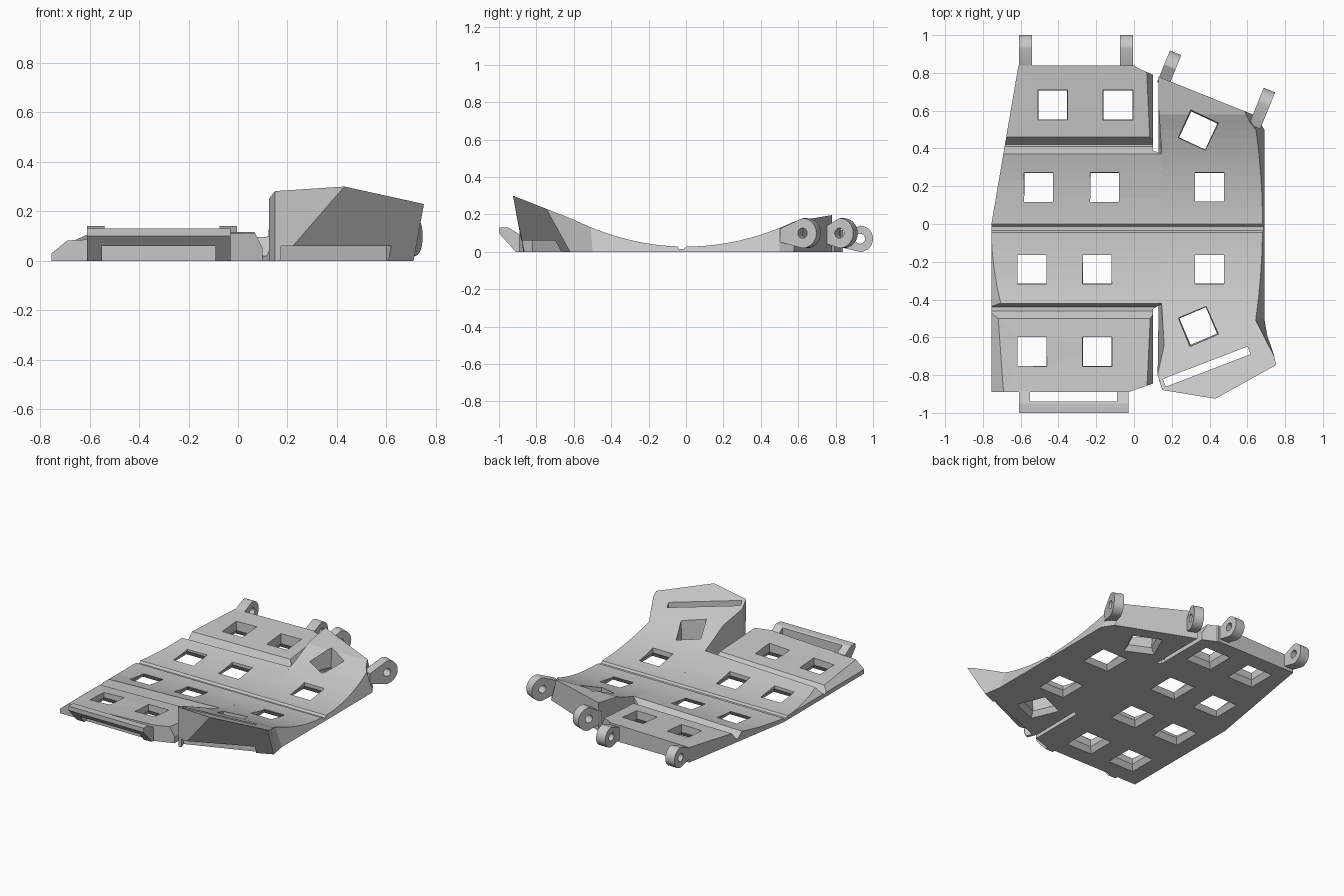
import bpy, bmesh, math
from mathutils import Matrix, Vector

cube = bpy.data.objects.get("Cube")
if cube:
    bpy.data.objects.remove(cube, do_unlink=True)

grey = bpy.data.materials.new("light_grey")
grey.use_nodes = True
COLOUR = (0.58, 0.58, 0.58, 1)
grey.diffuse_color = COLOUR
grey.node_tree.nodes["Principled BSDF"].inputs["Base Color"].default_value = COLOUR


def loft(name, *rings):
    """Closed solid through rings of equal point count."""
    bm = bmesh.new()
    loops = [[bm.verts.new(p) for p in ring] for ring in rings]
    n = len(loops[0])
    for a, b in zip(loops, loops[1:]):
        for i in range(n):
            j = (i + 1) % n
            bm.faces.new((a[i], a[j], b[j], b[i]))
    bm.faces.new(loops[0][::-1])
    bm.faces.new(loops[-1])
    bmesh.ops.recalc_face_normals(bm, faces=bm.faces)
    mesh = bpy.data.meshes.new(name)
    bm.to_mesh(mesh)
    bm.free()
    obj = bpy.data.objects.new(name, mesh)
    bpy.context.collection.objects.link(obj)
    mesh.materials.append(grey)
    return obj


def along_x(name, profile, x0, x1, profile2=None):
    return loft(name, [(x0, y, z) for y, z in profile],
                [(x1, y, z) for y, z in profile2 or profile])


def along_y(name, profile, y0, y1):
    return loft(name, *[[(x, y, z) for x, z in profile] for y in (y0, y1)])


def upright(name, outline, z0, z1, top=None):
    return loft(name, [(x, y, z0) for x, y in outline],
                [(x, y, z1) for x, y in top or outline])


def box(name, x0, x1, y0, y1, z0, z1):
    return upright(name, [(x0, y0), (x1, y0), (x1, y1), (x0, y1)], z0, z1)


def place(obj, x, y, degrees):
    obj.data.transform(Matrix.Translation((x, y, 0)) @ Matrix.Rotation(math.radians(degrees), 4, 'Z'))
    return obj


def combine(obj, tool, operation='DIFFERENCE'):
    """Apply a boolean and remove the helper."""
    mod = obj.modifiers.new("cut", 'BOOLEAN')
    mod.operation, mod.solver, mod.object = operation, 'EXACT', tool
    bpy.context.view_layer.objects.active = obj
    bpy.ops.object.modifier_apply(modifier=mod.name)
    bpy.data.objects.remove(tool, do_unlink=True)


def curve(y):
    """Height of the dished top."""
    return 0.028 + 0.4 * y * y


def dish(a, b, steps):
    return [(a + (b - a) * i / steps, curve(a + (b - a) * i / steps)) for i in range(steps + 1)]


hinge = [(-0.035, 0.015), (-0.012, 0.015)]

# Left plate: two middle strips, plus front and back panels beyond the hinge grooves
inner = ([(-0.9, 0), (-0.9, 0.12), (-0.5, 0.08), (-0.46, 0.02), (-0.44, 0.02)]
         + dish(-0.42, -0.045, 8) + hinge + dish(0, 0.37, 8)
         + [(0.41, 0.02), (0.42, 0.02), (0.46, 0.085), (0.84, 0.12), (0.84, 0)])
outer = [(y, z if z < 0.03 else 0.03 + (z - 0.03) * (0.55 if y < 0.45 else 0.8)) for y, z in inner]
left_plate = along_x("left_plate", outer, -0.78, 0.15, inner)
outline = [(-0.61, 0.85), (0, 0.85), (0.01, 0.83), (0.1, 0.79), (0.1, 0.39), (0.15, 0.37),
           (0.15, -0.42), (0.1, -0.45), (0.1, -0.845), (-0.03, -0.89), (-0.755, -0.89), (-0.755, 0)]
combine(left_plate, upright("outline", outline, -0.1, 0.5), 'INTERSECT')
combine(left_plate, along_y("left_bevel", [(-0.8, 0.03), (-0.755, 0.03), (-0.705, 0.07),
                                           (-0.655, 0.11), (-0.8, 0.11)], -1, -0.01))
for y0, y1 in ((-1, -0.46), (0.45, 1)):
    combine(left_plate, along_y("gap_bevel", [(0.06, 0.13), (0.1, 0.05), (0.2, 0.05), (0.2, 0.13)], y0, y1))

# Right plate: dished strip rising into an overhanging front flap
right_profile = ([(-1, 0), (-1, 0.33), (-0.6, 0.172)] + dish(-0.55, -0.045, 12) + hinge
                 + dish(0, 0.58, 14) + [(0.8, 0.2), (0.8, 0)])
right_plate = along_x("right_plate", right_profile, 0.05, 0.9)
foot = [(0.13, 0.78), (0.64, 0.575), (0.69, 0.5), (0.69, -0.5), (0.71, -0.62), (0.17, -0.865),
        (0.15, -0.87), (0.125, -0.8), (0.13, -0.45), (0.13, 0.4)]
rim = [(0.13, 0.78), (0.54, 0.615), (0.585, 0.5), (0.585, -0.52), (0.765, -0.785), (0.43, -0.925),
       (0.15, -0.88), (0.125, -0.8), (0.18, -0.55), (0.18, 0.4)]
combine(right_plate, upright("outline", foot, 0, 0.3, rim), 'INTERSECT')

# Strap slot through the flap, open underneath at the front
for y0, y1, z1 in ((-0.022, 0.022, 0.6), (-0.25, 0.022, 0.06)):
    combine(right_plate, place(box("slot", -0.24, 0.24, y0, y1, -0.1, z1), 0.385, -0.755, 21))

# Vent holes, narrowest just above the underside
vents = [(-0.43, 0.63, 0), (-0.085, 0.63, 0), (-0.505, 0.195, 0), (-0.155, 0.195, 0), (0.4, 0.195, 0),
         (-0.54, -0.24, 0), (-0.195, -0.24, 0), (0.4, -0.24, 0), (-0.54, -0.675, 0),
         (-0.195, -0.675, 0), (0.34, 0.495, -25), (0.34, -0.54, 23)]
for x, y, angle in vents:
    rings = [[(sx * h, sy * h, z) for sx, sy in ((-1, -1), (1, -1), (1, 1), (-1, 1))]
             for h, z in ((0.105, -0.01), (0.076, 0.035), (0.088, 0.3))]
    combine(right_plate if x > 0.2 else left_plate, place(loft("vent", *rings), x, y, angle))

# Front strap bar with its slot
strap_bar = along_x("strap_bar", [(-0.885, 0), (-0.91, 0), (-1, 0.1), (-1, 0.13), (-0.95, 0.13),
                                  (-0.885, 0.09)], -0.61, -0.03)
combine(strap_bar, box("slot", -0.55, -0.09, -0.94, -0.89, -0.1, 0.3))
combine(strap_bar, box("slot", -0.55, -0.09, -1.1, -0.89, -0.1, 0.06))


# Hinge lugs along the back edge
def lug(name, x, y, z, radius, width, reach, degrees):
    def ring(r, a0, a1, n):
        return [(r * math.cos(a0 + (a1 - a0) * i / n), z + r * math.sin(a0 + (a1 - a0) * i / n))
                for i in range(n + 1)]
    shape = [(-reach, z - radius * 0.6)] + ring(radius, -math.pi / 2, math.pi / 2, 20) + [(-reach, z + radius * 0.3)]
    obj = along_x(name, shape, -width / 2, width / 2)
    combine(obj, along_x("pin_hole", ring(0.027, 0, math.tau * 23 / 24, 23), -1, 1))
    return place(obj, x, y, degrees)


lugs = [lug("back_lug_outer", -0.575, 0.93, 0.07, 0.07, 0.07, 0.12, 0),
        lug("back_lug_inner", -0.04, 0.93, 0.07, 0.07, 0.07, 0.12, 0),
        lug("slanted_lug_inner", 0.19, 0.832, 0.1, 0.08, 0.065, 0.1, -22),
        lug("slanted_lug_outer", 0.687, 0.635, 0.1, 0.08, 0.065, 0.13, -22)]
for obj in lugs:
    bpy.ops.object.select_all(action='DESELECT')
    obj.select_set(True)
    bpy.context.view_layer.objects.active = obj
    bpy.ops.object.shade_smooth_by_angle(angle=math.radians(30))
